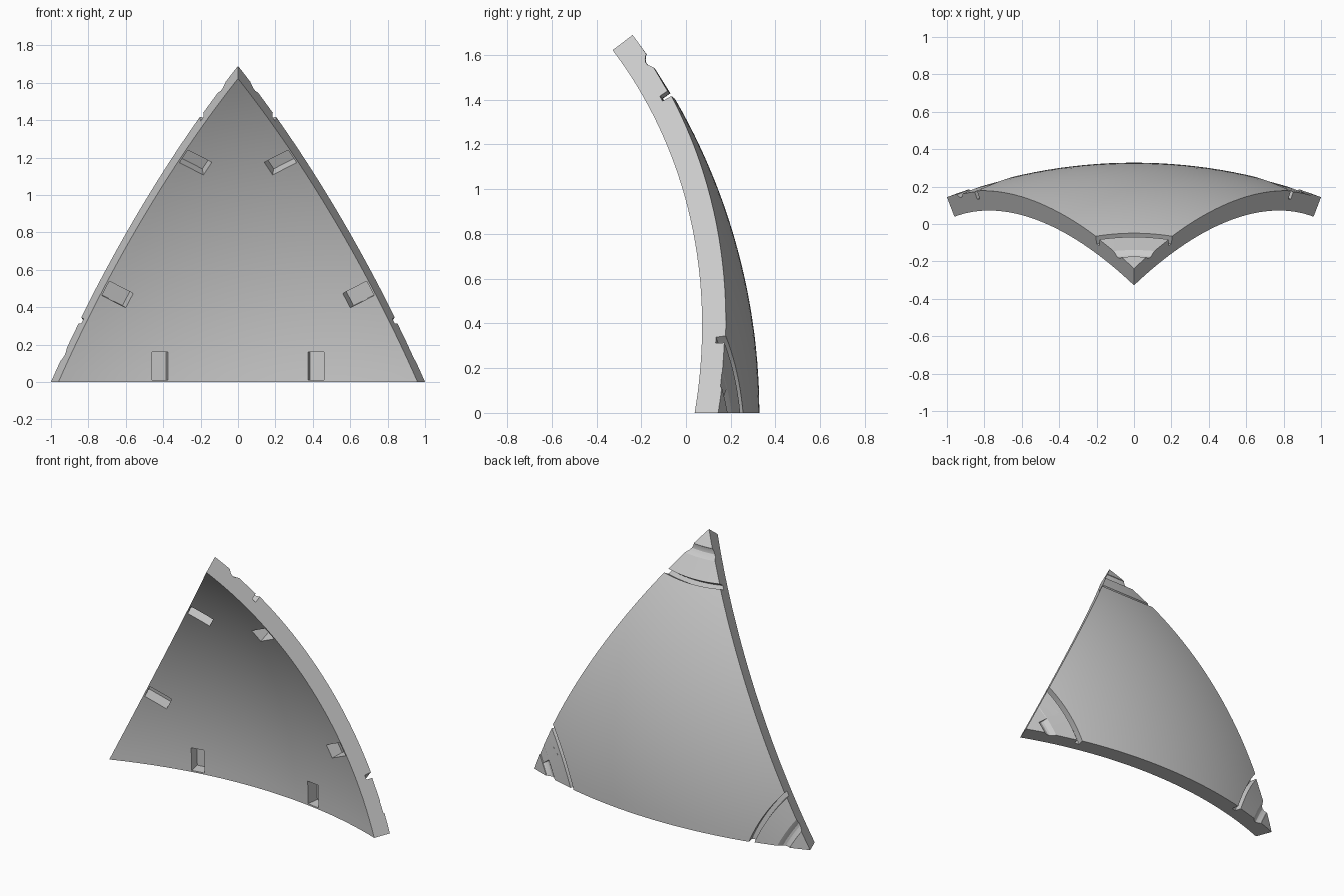
import bpy, bmesh
from math import sin, cos, acos, asin, radians
from mathutils import Vector, Matrix

cube = bpy.data.objects.get("Cube")
if cube:
    bpy.data.objects.remove(cube, do_unlink=True)

# Sphere that the panel is cut from
HALF = radians(20.905)               # half of one edge's arc
R_OUT = 1 / sin(HALF)
R_IN = R_OUT - 0.112
CENTRE_Y = 0.328 - R_OUT
HEIGHT = acos(cos(2 * HALF) / cos(HALF))
LEFT = Vector((sin(HALF), cos(HALF), 0))
RIGHT = Vector((-sin(HALF), cos(HALF), 0))
TOP = Vector((0, cos(HEIGHT), sin(HEIGHT)))
AXIS = (LEFT + RIGHT + TOP).normalized()
TURNS = [Matrix.Rotation(radians(a), 3, AXIS) for a in (0, 120, -120)]

grey = bpy.data.materials.new("light_grey")
grey.use_nodes = True
COLOUR = (0.6, 0.6, 0.6, 1)
grey.diffuse_color = COLOUR
grey.node_tree.nodes["Principled BSDF"].inputs["Base Color"].default_value = COLOUR


def finish(bm, name, helper=True):
    bmesh.ops.recalc_face_normals(bm, faces=bm.faces)
    mesh = bpy.data.meshes.new(name)
    bm.to_mesh(mesh)
    bm.free()
    mesh.materials.append(grey)
    obj = bpy.data.objects.new(name, mesh)
    obj.hide_render = helper
    bpy.context.collection.objects.link(obj)
    return obj


def cut(target, tool):
    mod = target.modifiers.new("cut", 'BOOLEAN')
    mod.operation = 'DIFFERENCE'
    mod.solver = 'EXACT'
    mod.object = tool
    bpy.context.view_layer.objects.active = target
    bpy.ops.object.modifier_apply(modifier=mod.name)
    bpy.data.objects.remove(tool, do_unlink=True)


def loft(rings, name):
    """Closed solid joining a row of matching rings."""
    bm = bmesh.new()
    rows = [[bm.verts.new(p) for p in ring] for ring in rings]
    n = len(rows[0])
    for a, b in zip(rows, rows[1:]):
        for i in range(n):
            j = (i + 1) % n
            bm.faces.new((a[i], a[j], b[j], b[i]))
    bm.faces.new(rows[0])
    bm.faces.new(rows[-1])
    return finish(bm, name)


def radial_prism(directions, r0, r1, name):
    dirs = [Vector(d).normalized() for d in directions]
    return loft([[d * r for d in dirs] for r in (r0, r1)], name)


# Curved triangular panel
def panel(n=32):
    bm = bmesh.new()
    grid = {}
    for i in range(n + 1):
        for j in range(n + 1 - i):
            d = LEFT * i + RIGHT * j + TOP * (n - i - j)
            grid[i, j] = bm.verts.new(d.normalized() * R_OUT)
    for i in range(n):
        for j in range(n - i):
            bm.faces.new((grid[i, j], grid[i + 1, j], grid[i, j + 1]))
            if i + j < n - 1:
                bm.faces.new((grid[i + 1, j], grid[i + 1, j + 1], grid[i, j + 1]))
    new = bmesh.ops.extrude_face_region(bm, geom=bm.faces[:], use_keep_orig=True)
    for v in new["geom"]:
        if isinstance(v, bmesh.types.BMVert):
            v.co = v.co.normalized() * R_IN
    return finish(bm, "curved_panel", helper=False)


body = panel()

# Corner grooves: (degrees from the tip, depth below the outer surface)
PROFILE = [(7.04, -0.1), (7.0, 0.046), (6.42, 0.046), (6.36, 0.005),
           (3.66, 0.005), (3.4, 0.012), (3.1, 0.022), (2.8, 0.023),
           (2.5, 0.016), (2.23, 0.004), (2.15, -0.1)]
STEPS = 24


def corner_cutter(turn):
    rings = []
    for s in range(STEPS + 1):
        t = 0.26 * (s / STEPS - 0.5)
        ring = []
        for deg, depth in PROFILE:
            lift = HEIGHT - radians(deg) + 1.3 * t * t
            d = Vector((sin(t), cos(t) * cos(lift), cos(t) * sin(lift)))
            ring.append(turn @ (d * (R_OUT - depth)))
        rings.append(ring)
    return loft(rings, "corner_cutter")


for k, turn in enumerate(TURNS):
    tool = corner_cutter(turn)
    if k == 1:
        # The left corner keeps a triangular land beside its upper edge
        land = radial_prism([(0.93, 2.635, 0.29), (0.786, 2.685, 0.17),
                             (0.97, 2.64, 0.03)], R_IN, R_OUT - 0.004, "corner_land")
        cut(tool, land)
    cut(body, tool)

# Two blind slots beside each edge on the inside
for turn in TURNS:
    for side in (-1, 1):
        corners = []
        for x, z in ((0.375, 0.01), (0.46, 0.01), (0.46, 0.16), (0.375, 0.16)):
            y = (R_IN ** 2 - x * x - z * z) ** 0.5
            corners.append(turn @ Vector((side * x, y, z)))
        cut(body, radial_prism(corners, R_IN - 0.05, R_IN + 0.08, "slot_cutter"))

# Stand the panel on the ground, centred
body.data.transform(Matrix.Translation((0, CENTRE_Y, 0)))
bpy.ops.object.select_all(action='DESELECT')
body.select_set(True)
bpy.context.view_layer.objects.active = body
bpy.ops.object.shade_smooth_by_angle(angle=radians(25))
